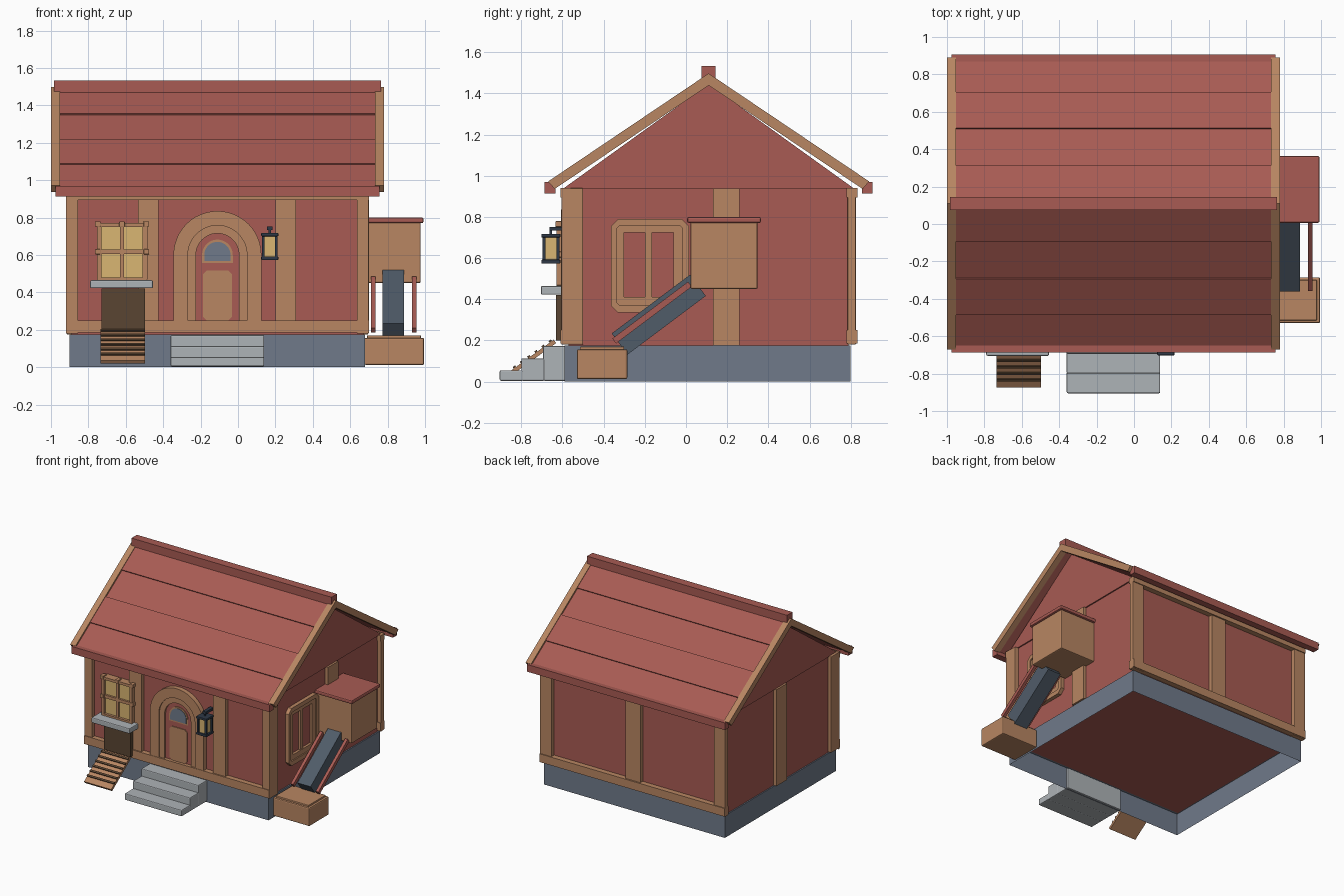
import bpy, bmesh, math
from mathutils import Matrix, Vector

if "Cube" in bpy.data.objects:
    bpy.data.objects.remove(bpy.data.objects["Cube"])

# ---- colours ----
def mat(name, r, g, b):
    m = bpy.data.materials.new(name)
    lin = lambda c: ((c / 255 + 0.055) / 1.055) ** 2.4
    m.diffuse_color = (lin(r), lin(g), lin(b), 1)
    m.use_nodes = True
    m.node_tree.nodes["Principled BSDF"].inputs["Base Color"].default_value = m.diffuse_color
    return m

RED = mat("barn_red", 168, 91, 83)
TAN = mat("tan_wood", 184, 134, 98)
BROWN = mat("dark_brown", 90, 69, 50)
SLATE = mat("slate_stone", 112, 122, 138)
STONE = mat("light_stone", 174, 179, 183)
METAL = mat("dark_slate", 80, 92, 105)
NAVY = mat("navy_iron", 46, 56, 70)
GLOW = mat("warm_glass", 218, 182, 114)

CX, CY = -0.11, 0.11            # centre of the house body

# ---- helpers ----
def finish(name, bm, m, bevel=0, smooth=False):
    bmesh.ops.recalc_face_normals(bm, faces=bm.faces)
    me = bpy.data.meshes.new(name)
    bm.to_mesh(me)
    bm.free()
    me.materials.append(m)
    ob = bpy.data.objects.new(name, me)
    bpy.context.collection.objects.link(ob)
    if bevel:
        mod = ob.modifiers.new("bevel", 'BEVEL')
        mod.width, mod.segments = bevel, 2
    if smooth:
        bpy.ops.object.select_all(action='DESELECT')
        ob.select_set(True)
        bpy.context.view_layer.objects.active = ob
        bpy.ops.object.shade_smooth_by_angle(angle=math.radians(30))
    return ob

def box(name, x0, x1, y0, y1, z0, z1, m, bevel=0, tilt=0):
    """Box by its limits; tilt turns it about the x axis through its centre."""
    bm = bmesh.new()
    c = Vector(((x0 + x1) / 2, (y0 + y1) / 2, (z0 + z1) / 2))
    M = Matrix.Translation(c) @ Matrix.Rotation(tilt, 4, 'X') @ Matrix.Diagonal((x1 - x0, y1 - y0, z1 - z0, 1))
    bmesh.ops.create_cube(bm, size=1, matrix=M)
    return finish(name, bm, m, bevel)

def place(axis, p, d):
    return (d, p[0], p[1]) if axis == 'x' else (p[0], d, p[1])

def prism(name, pts, axis, a, b, m, bevel=0, smooth=False):
    """Closed profile extruded along an axis from a to b."""
    bm = bmesh.new()
    lo = [bm.verts.new(place(axis, p, a)) for p in pts]
    hi = [bm.verts.new(place(axis, p, b)) for p in pts]
    bm.faces.new(lo)
    bm.faces.new(hi[::-1])
    for i in range(len(pts)):
        j = (i + 1) % len(pts)
        bm.faces.new((lo[i], lo[j], hi[j], hi[i]))
    return finish(name, bm, m, bevel, smooth)

def ring(name, outer, inner, axis, a, b, m):
    """Frame between two loops of equal count."""
    bm = bmesh.new()
    L = [[bm.verts.new(place(axis, p, d)) for p in loop] for loop, d in
         ((outer, a), (outer, b), (inner, b), (inner, a))]
    n = len(outer)
    for k in range(4):
        A, B = L[k], L[(k + 1) % 4]
        for i in range(n):
            j = (i + 1) % n
            bm.faces.new((A[i], A[j], B[j], B[i]))
    return finish(name, bm, m)

def crect(u0, u1, v0, v1, c):
    return [(u0 + c, v0), (u1 - c, v0), (u1, v0 + c), (u1, v1 - c),
            (u1 - c, v1), (u0 + c, v1), (u0, v1 - c), (u0, v0 + c)]

def arc(r, cz, n=24):
    return [(CX + r * math.cos(math.pi * i / n), cz + r * math.sin(math.pi * i / n)) for i in range(n + 1)]

def arch(r, cz, z0):
    return [(CX + r, z0)] + arc(r, cz) + [(CX - r, z0)]

# ---- foundation (open underneath) and walls ----
f = box("foundation", -0.90, 0.68, -0.59, 0.80, 0, 0.175, SLATE)
bm = bmesh.new()
bm.from_mesh(f.data)
bmesh.ops.delete(bm, geom=[q for q in bm.faces if q.normal.z < -0.9], context='FACES_ONLY')
bm.to_mesh(f.data)
bm.free()
box("walls", -0.89, 0.67, -0.57, 0.79, 0.172, 0.94, RED)
prism("gable", [(-0.60, 0.935), (0.82, 0.935), (CY, 1.445)], 'x', -0.90, 0.68, RED)

# ---- timber frame ----
for s, side in ((-1, "left"), (1, "right")):
    xo = CX + s * 0.81
    for w, y0, y1, lab in ((0.065, -0.605, -0.50, "front"), (0.10, 0.785, 0.825, "back")):
        a, b = sorted((xo, xo - s * w))
        box(f"{lab}_{side}_post", a, b, y0, y1, 0.18, 0.94, TAN, 0.004)
    a, b = sorted((xo - s * 0.005, xo - s * 0.05))
    y = 0.195 if s > 0 else 0.11
    box(f"{side}_wall_post", a, b, y - 0.065, y + 0.065, 0.175, 0.937, TAN)
for x0, x1 in ((-0.535, -0.425), (0.20, 0.31)):
    box("front_wall_post", x0, x1, -0.60, -0.56, 0.24, 0.91, TAN)
box("back_wall_post", CX - 0.065, CX + 0.065, 0.78, 0.82, 0.24, 0.91, TAN)
for z0, z1, lab in ((0.185, 0.25, "bottom"), (0.895, 0.94, "top")):
    box(f"front_{lab}_rail", -0.92, 0.70, -0.61, -0.56, z0, z1, TAN)
    box(f"back_{lab}_rail", -0.92, 0.70, 0.78, 0.832, z0, z1, TAN)

# ---- roof ----
SL = 0.673
def chevron(apex, drop, reach, cut):
    left = [(CY - reach, apex - SL * reach), (CY - reach + cut, apex - drop - SL * (reach - cut))]
    right = [(2 * CY - y, z) for y, z in left]
    return [(CY, apex), left[0], left[1], (CY, apex - drop), right[1], right[0]]

prism("roof_slabs", chevron(1.481, 0.038, 0.77, 0.02), 'x', -0.96, 0.74, RED)
for a, b, lab in ((-1.0, -0.953, "left"), (0.733, 0.78, "right")):
    prism(f"{lab}_barge_boards", chevron(1.497, 0.058, 0.78, 0.032), 'x', a, b, TAN)
for s in (-1, 1):
    # raised board rows
    for z0, z1 in ((1.09, 1.22), (1.355, 1.47)):
        y0, y1 = (1.487 - z0) / SL, (1.487 - z1) / SL
        n = (0.56 * 0.012, 0.83 * 0.012)
        pts = [(y0, z0 - 0.01), (y0 + n[0], z0 - 0.01 + n[1]), (y1 + n[0], z1 - 0.01 + n[1]), (y1, z1 - 0.01)]
        prism("roof_board_row", [(CY + s * y, z) for y, z in pts], 'x', -0.953, 0.733, RED)
    a, b = sorted((CY + s * 0.745, CY + s * 0.797))
    box("eave_fascia", -0.975, 0.757, a, b, 0.913, 0.97, RED)
box("ridge_cap", -0.985, 0.765, 0.076, 0.144, 1.465, 1.532, RED)

# ---- arched front door ----
def arch_band(name, r0, r1, y):
    prism(name, arch(r0, 0.60, 0.24) + arch(r1, 0.60, 0.24)[::-1], 'y', y, -0.56, TAN, smooth=True)
arch_band("door_outer_arch", 0.235, 0.158, -0.607)
arch_band("door_inner_arch", 0.16, 0.115, -0.597)
prism("door", arch(0.116, 0.60, 0.24), 'y', -0.582, -0.56, RED)
prism("door_window_trim", arc(0.082, 0.60) + [(CX - 0.082, 0.558), (CX + 0.082, 0.558)], 'y', -0.587, -0.575, TAN)
prism("door_window_glass", arc(0.07, 0.60) + [(CX - 0.07, 0.568), (CX + 0.07, 0.568)], 'y', -0.590, -0.582, SLATE)
prism("door_panel", crect(-0.187, -0.033, 0.25, 0.517, 0.02), 'y', -0.588, -0.575, TAN)

# ---- front window ----
WX = -0.62
ring("front_window_frame", crect(-0.755, -0.485, 0.46, 0.77, 0.008), crect(-0.73, -0.51, 0.48, 0.75, 0.002),
     'y', -0.63, -0.56, TAN)
box("front_window_glass", -0.735, -0.505, -0.61, -0.56, 0.47, 0.755, GLOW)
box("front_window_mullion", WX - 0.011, WX + 0.011, -0.626, -0.60, 0.475, 0.755, TAN)
box("front_window_crossbar", -0.735, -0.505, -0.626, -0.60, 0.605, 0.629, TAN)
for x in (-0.75, WX, -0.49):
    for z in (0.617, 0.765):
        if x != WX or z > 0.7:
            box("front_window_block", x - 0.015, x + 0.015, -0.635, -0.59, z - 0.014, z + 0.014, TAN, 0.004)
box("window_sill", -0.79, -0.455, -0.705, -0.575, 0.422, 0.465, STONE, 0.007)

# ---- small hatch with ramp ----
box("hatch_door", -0.73, -0.497, -0.632, -0.56, 0.20, 0.42, BROWN)
RA = math.atan2(0.155, 0.215)
ry, rz, L = -0.752, 0.112, 0.285
box("ramp_board", -0.735, -0.497, ry - L / 2, ry + L / 2, rz - 0.01, rz + 0.01, TAN, 0, RA)
for i in range(6):
    d = -0.09 + i * 0.043
    y = ry + d * math.cos(RA) - 0.013 * math.sin(RA)
    z = rz + d * math.sin(RA) + 0.013 * math.cos(RA)
    box("ramp_cleat", -0.735, -0.497, y - 0.007, y + 0.007, z - 0.006, z + 0.006, BROWN, 0, RA)

# ---- front steps ----
for y0, y1, h in ((-0.905, -0.79, 0.055), (-0.80, -0.685, 0.113), (-0.695, -0.575, 0.172)):
    box("front_step", -0.36, 0.14, y0, y1, 0.004, h, STONE, 0.007)

# ---- lantern ----
LX, LY = 0.17, -0.656
box("lantern_base", LX - 0.046, LX + 0.046, LY - 0.046, LY + 0.046, 0.573, 0.592, NAVY, 0.004)
box("lantern_cap", LX - 0.046, LX + 0.046, LY - 0.046, LY + 0.046, 0.70, 0.718, NAVY, 0.004)
box("lantern_glass", LX - 0.032, LX + 0.032, LY - 0.032, LY + 0.032, 0.59, 0.702, GLOW)
for sx in (-1, 1):
    for sy in (-1, 1):
        x, y = LX + sx * 0.034, LY + sy * 0.034
        box("lantern_corner_bar", x - 0.007, x + 0.007, y - 0.007, y + 0.007, 0.585, 0.705, NAVY)
box("lantern_hook", LX - 0.006, LX + 0.006, LY - 0.006, LY + 0.006, 0.71, 0.74, NAVY)
box("lantern_bracket", LX - 0.014, LX + 0.014, LY - 0.008, -0.565, 0.733, 0.752, NAVY)

# ---- side window ----
ring("side_window_outer_frame", crect(-0.365, 0.015, 0.335, 0.79, 0.035), crect(-0.335, -0.018, 0.37, 0.757, 0.012),
     'x', 0.66, 0.70, TAN)
ring("side_window_inner_frame", crect(-0.338, -0.012, 0.367, 0.76, 0.012), crect(-0.30, -0.06, 0.41, 0.725, 0.002),
     'x', 0.66, 0.69, TAN)
box("side_window_mullion", 0.66, 0.685, -0.20, -0.165, 0.40, 0.735, TAN)

# ---- nest box, chute and collecting box on the right side ----
box("upper_box", 0.66, 0.977, 0.022, 0.348, 0.45, 0.775, TAN, 0.008)
box("upper_box_lid", 0.66, 0.992, 0.006, 0.364, 0.77, 0.80, RED, 0.009)
CA = math.atan2(0.285, 0.38)
box("chute", 0.772, 0.888, -0.37, 0.105, 0.261, 0.389, METAL, 0, CA)
for x in (0.722, 0.942):
    box("chute_rail", x - 0.012, x + 0.012, -0.395, 0.065, 0.32, 0.35, RED, 0, CA)
box("lower_box", 0.675, 0.995, -0.53, -0.285, 0.012, 0.157, TAN, 0.008)
box("lower_box_lid", 0.69, 0.978, -0.515, -0.30, 0.15, 0.17, TAN, 0.004)
